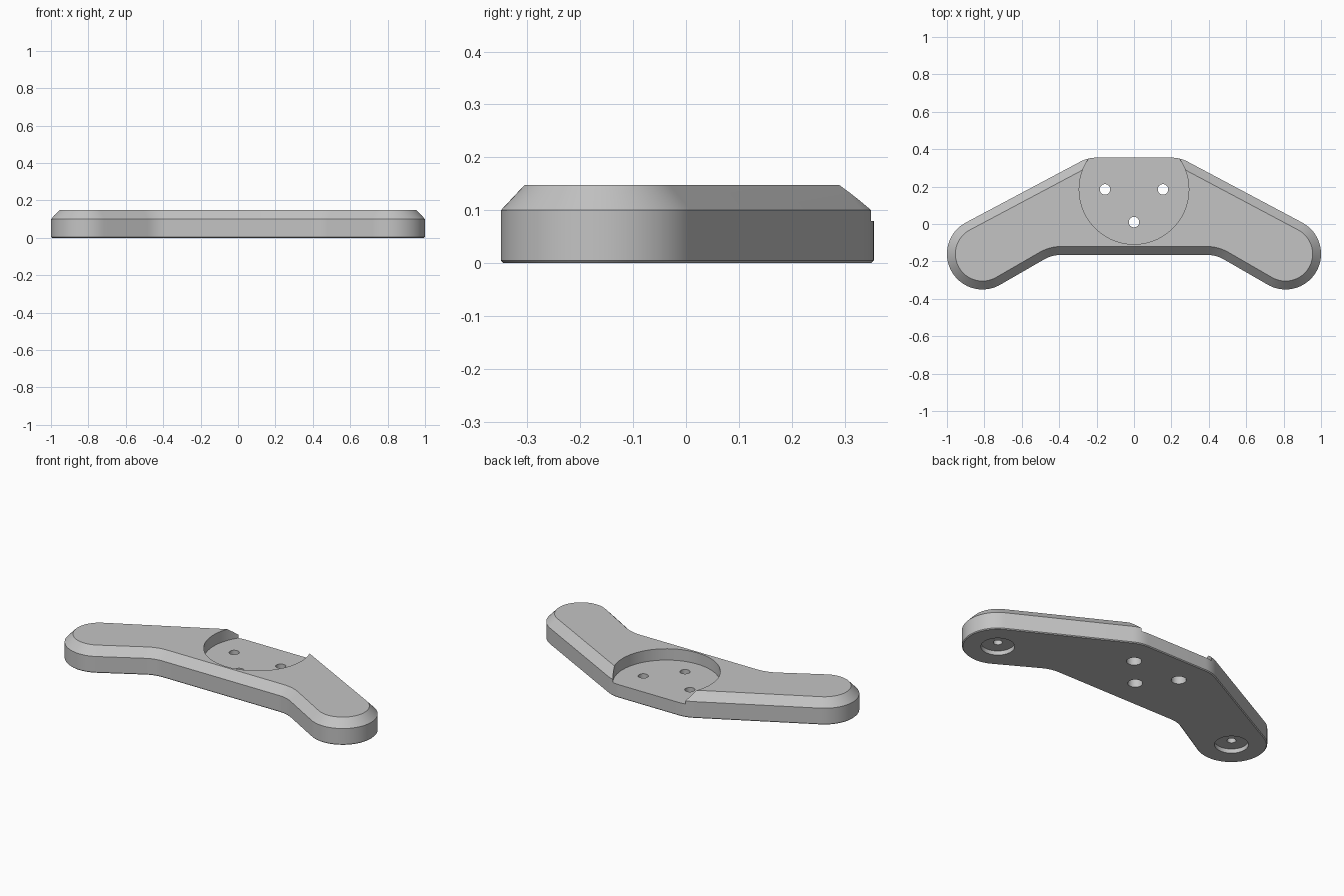
import bpy, bmesh
from math import radians, sin, cos, tan

cube = bpy.data.objects.get("Cube")
if cube:
    bpy.data.objects.remove(cube, do_unlink=True)

grey = bpy.data.materials.new("light_grey")
grey.use_nodes = True
colour = (0.55, 0.55, 0.55, 1)
grey.diffuse_color = colour
grey.node_tree.nodes["Principled BSDF"].inputs["Base Color"].default_value = colour

# Plan dimensions of the bracket
R = 0.19                       # radius of arm ends and corner rounds
END = (0.81, -0.16)            # centre of each arm end
BACK, FRONT = 0.355, -0.165
TOP, FLOOR = 0.148, 0.08       # top face and pocket floor
UP, LOW = 62, -120             # outward directions of the arm's long edges


def edge_x(angle, y):
    """Where the arm edge facing this angle crosses height y."""
    a = radians(angle)
    return END[0] + (R - (y - END[1]) * sin(a)) / cos(a)


def arc(cx, cy, r, start, end, n):
    return [(cx + r * cos(radians(start + (end - start) * i / n)),
             cy + r * sin(radians(start + (end - start) * i / n)))
            for i in range(n + 1)]


def outline(inset):
    """Closed plan outline, moved inwards by inset."""
    back_x = edge_x(UP, BACK) - R * tan(radians((90 - UP) / 2))
    front_x = edge_x(LOW, FRONT) - R * tan(radians((LOW + 150) / 2))
    half = arc(back_x, BACK - R, R - inset, 90, UP, 8)
    half += arc(*END, R - inset, UP, LOW, 40)
    half += arc(front_x, FRONT - R, R + inset, LOW + 180, 90, 8)
    return half + [(-x, y) for x, y in reversed(half)]


# Body: stacked outlines give the bottom edge break, wall and top chamfer
bm = bmesh.new()
layers = [(0, 0.005), (0.005, 0), (0.1, 0), (TOP, 0.045)]
rings = [[bm.verts.new((x, y, z)) for x, y in outline(d)] for z, d in layers]
for low, high in zip(rings, rings[1:]):
    for i in range(len(low)):
        bm.faces.new((low[i - 1], low[i], high[i], high[i - 1]))
bm.faces.new(rings[0])
bm.faces.new(rings[-1])
bmesh.ops.recalc_face_normals(bm, faces=bm.faces)
mesh = bpy.data.meshes.new("bracket_body")
bm.to_mesh(mesh)
bm.free()
body = bpy.data.objects.new("bracket_body", mesh)
bpy.context.collection.objects.link(body)
mesh.materials.append(grey)


def drill(x, y, r, z0, z1, sides=40):
    """Cut a round hole between two heights."""
    bpy.ops.mesh.primitive_cylinder_add(vertices=sides, radius=r, depth=z1 - z0,
                                        location=(x, y, (z0 + z1) / 2))
    cutter = bpy.context.object
    cutter.name = "hole_cutter"
    cutter.hide_render = True
    cutter.data.materials.append(grey)
    mod = body.modifiers.new("hole", "BOOLEAN")
    mod.operation = "DIFFERENCE"
    mod.solver = "EXACT"
    mod.object = cutter
    bpy.ops.object.select_all(action="DESELECT")
    body.select_set(True)
    bpy.context.view_layer.objects.active = body
    bpy.ops.object.modifier_apply(modifier=mod.name)
    bpy.data.objects.remove(cutter, do_unlink=True)


# Round pocket open at the back
drill(0, 0.185, 0.293, FLOOR, 0.3, 96)

# Three screw holes, wider from below
for x, y in [(-0.155, 0.185), (0.155, 0.185), (0, 0.01)]:
    drill(x, y, 0.028, -0.1, 0.2)
    drill(x, y, 0.04, -0.1, 0.05)

# Foot recess and blind pilot hole under each arm end
for side in (-1, 1):
    drill(side * END[0], END[1], 0.09, -0.1, 0.025, 64)
    drill(side * END[0], END[1], 0.024, -0.1, 0.09)

bpy.ops.object.shade_smooth_by_angle(angle=radians(30))
